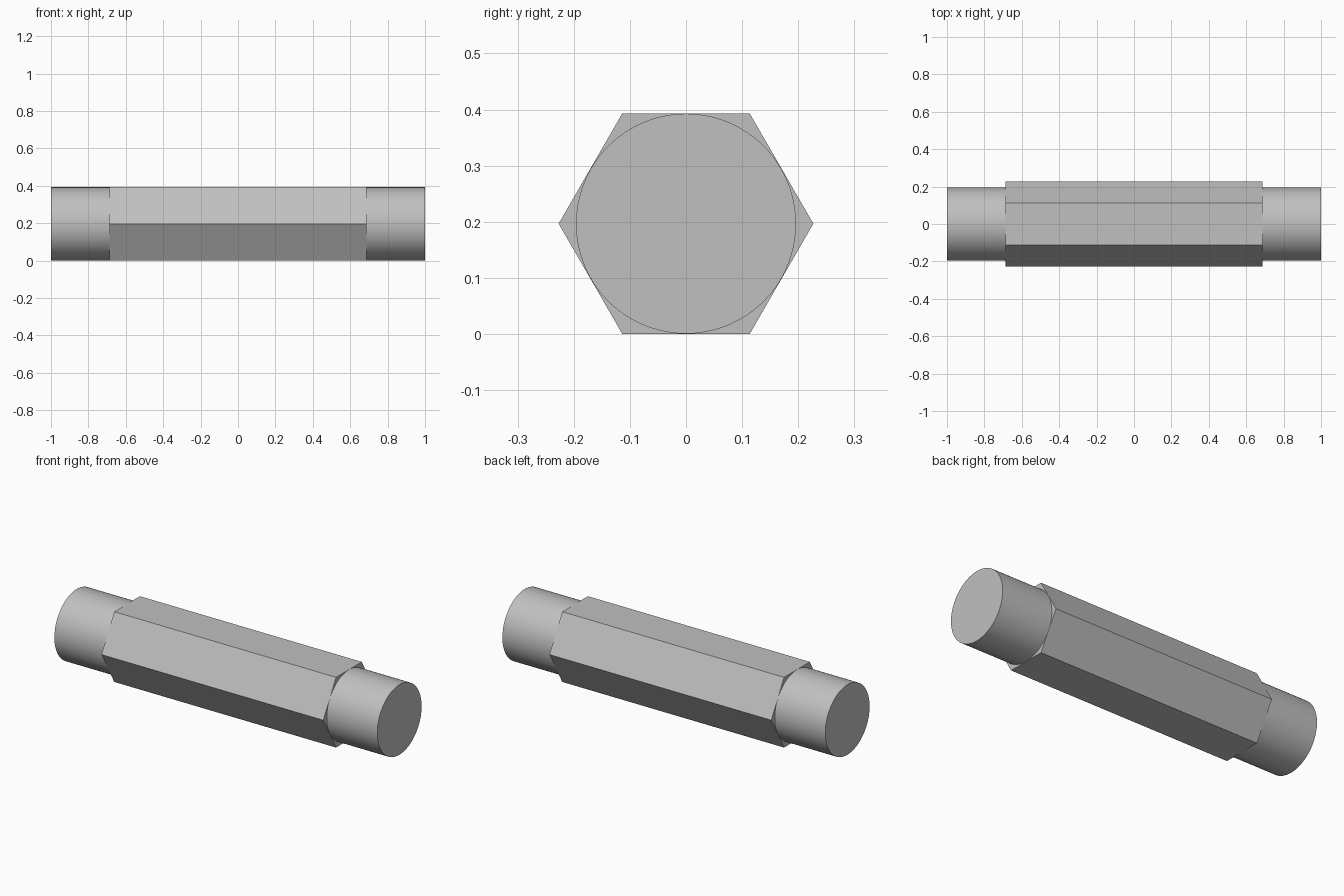
import bpy
import math

cube = bpy.data.objects.get("Cube")
if cube:
    bpy.data.objects.remove(cube, do_unlink=True)

HEX_RADIUS = 0.227
AXIS_Z = HEX_RADIUS * math.cos(math.pi / 6)   # flat side rests on the floor
HEX_HALF = 0.687
EMBED = 0.02

steel = bpy.data.materials.new("grey_steel")
steel.use_nodes = True
colour = (0.53, 0.53, 0.53, 1)
steel.diffuse_color = colour
steel.node_tree.nodes["Principled BSDF"].inputs["Base Color"].default_value = colour


def bar(name, sides, radius, x0, x1):
    """Prism or cylinder lying along x between x0 and x1."""
    bpy.ops.mesh.primitive_cylinder_add(
        vertices=sides, radius=radius, depth=x1 - x0,
        location=((x0 + x1) / 2, 0, AXIS_Z), rotation=(0, math.pi / 2, 0))
    obj = bpy.context.object
    obj.name = name
    obj.data.materials.append(steel)
    return obj


# Hexagonal body with corners pointing front and back
bar("hex_body", 6, HEX_RADIUS, -HEX_HALF, HEX_HALF)

# Round studs at both ends, seated slightly into the body
for name, x0, x1 in (("left_stud", HEX_HALF - EMBED, 1),
                     ("right_stud", -1, EMBED - HEX_HALF)):
    bar(name, 96, 0.196, x0, x1)
    bpy.ops.object.shade_smooth_by_angle(angle=math.radians(30))
